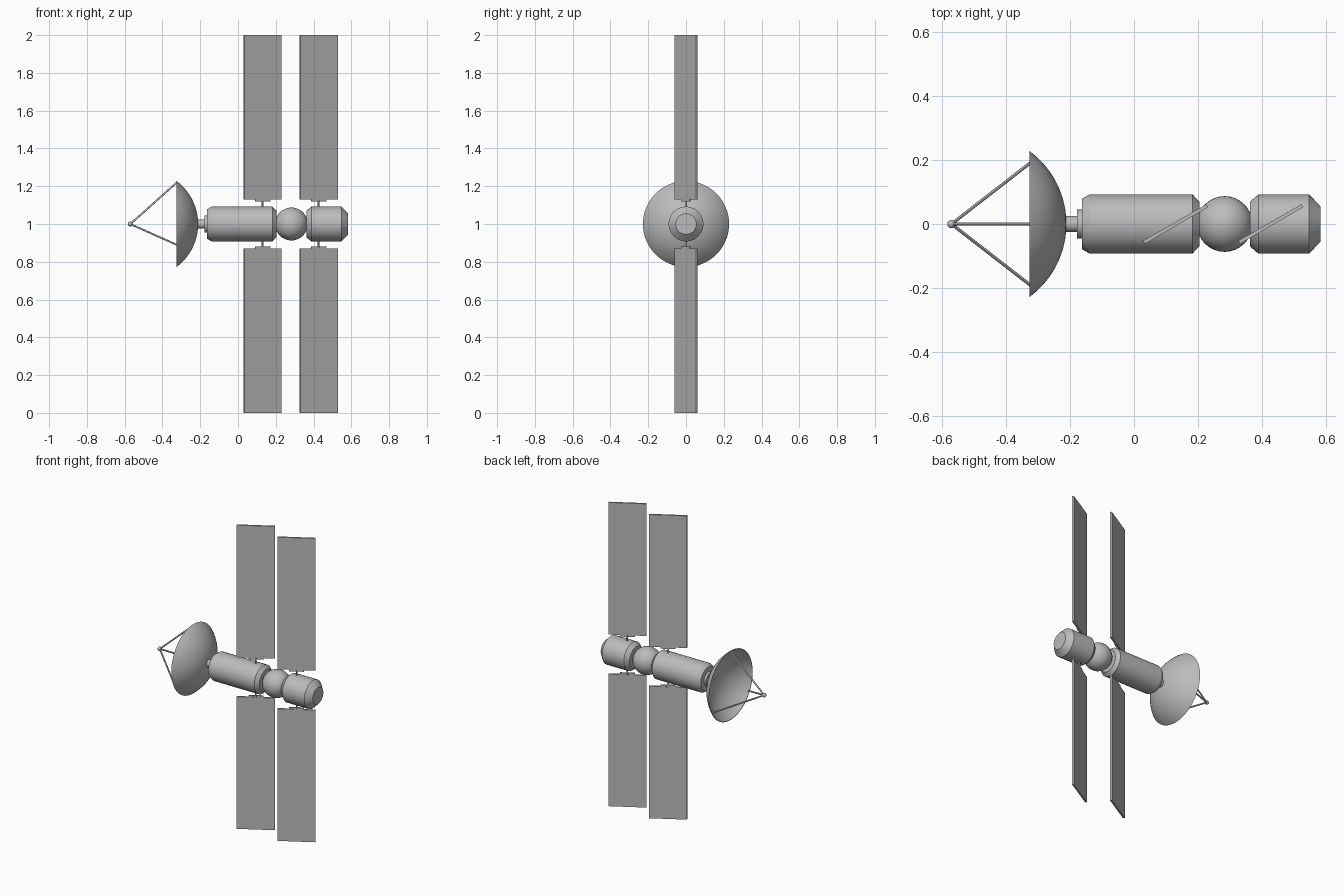
import bpy, bmesh
from math import sin, cos, tau, pi, radians, asin
from mathutils import Vector, Matrix

cube = bpy.data.objects.get("Cube")
if cube:
    bpy.data.objects.remove(cube, do_unlink=True)

grey = bpy.data.materials.new("satellite grey")
grey.use_nodes = True
GREY = (0.5, 0.5, 0.5, 1)
grey.diffuse_color = GREY
grey.node_tree.nodes["Principled BSDF"].inputs["Base Color"].default_value = GREY

MID = Vector((0, 0, 1))


def finish(name, bm, smooth=True):
    bmesh.ops.recalc_face_normals(bm, faces=bm.faces)
    mesh = bpy.data.meshes.new(name)
    bm.to_mesh(mesh)
    bm.free()
    ob = bpy.data.objects.new(name, mesh)
    bpy.context.collection.objects.link(ob)
    mesh.materials.append(grey)
    if smooth:
        bpy.ops.object.select_all(action='DESELECT')
        ob.select_set(True)
        bpy.context.view_layer.objects.active = ob
        bpy.ops.object.shade_smooth_by_angle(angle=radians(30))
    return ob


def lathe(name, profile, sides=48):
    """Spin (x, radius) points about the long axis of the craft."""
    bm = bmesh.new()
    verts = [bm.verts.new((x, 0, 1 + r)) for x, r in profile]
    edges = [bm.edges.new(p) for p in zip(verts, verts[1:])]
    bmesh.ops.spin(bm, geom=verts + edges, cent=MID, axis=(1, 0, 0),
                   angle=tau, steps=sides, use_duplicate=False)
    bmesh.ops.remove_doubles(bm, verts=bm.verts, dist=0.0002)
    return finish(name, bm)


def rod(name, a, b, radius):
    a, b = Vector(a), Vector(b)
    bm = bmesh.new()
    turn = (b - a).to_track_quat('Z', 'Y').to_matrix().to_4x4()
    bmesh.ops.create_cone(bm, cap_ends=True, segments=12, radius1=radius, radius2=radius,
                          depth=(b - a).length, matrix=Matrix.Translation((a + b) / 2) @ turn)
    return finish(name, bm)


def ball(name, centre, radius):
    bm = bmesh.new()
    bmesh.ops.create_uvsphere(bm, u_segments=32, v_segments=20, radius=radius,
                              matrix=Matrix.Translation(centre))
    return finish(name, bm)


def slab(name, x, z0, z1, width, thick):
    """Upright plate turned about its vertical axis."""
    bm = bmesh.new()
    place = Matrix.Translation((x, 0, (z0 + z1) / 2)) @ Matrix.Rotation(radians(30), 4, 'Z')
    bmesh.ops.create_cube(bm, size=1,
                          matrix=place @ Matrix.Diagonal((width, thick, abs(z1 - z0), 1)))
    return finish(name, bm, False)


# Pressure modules with chamfered ends, joined by a ball
lathe("main_module", [(-0.163, 0), (-0.163, 0.078), (-0.14, 0.092), (0.183, 0.092),
                      (0.204, 0.07), (0.204, 0)])
ball("joint_ball", (0.283, 0, 1), 0.087)
lathe("end_module", [(0.362, 0), (0.362, 0.07), (0.388, 0.092), (0.547, 0.092),
                     (0.583, 0.055), (0.583, 0)])

# Stepped neck carrying the dish
lathe("dish_neck", [(-0.218, 0), (-0.218, 0.025), (-0.178, 0.025), (-0.178, 0.045),
                    (-0.16, 0.045), (-0.16, 0)], 32)

# Hollow dish: outer and inner arcs of a spherical bowl
R, CX, STEPS = 0.283, -0.494, 12
rim = asin(0.228 / R)
outer = [(CX + R * cos(rim * i / STEPS), R * sin(rim * i / STEPS)) for i in range(STEPS + 1)]
inner = [(x - 0.004 * (1 - i / STEPS), r * 0.988) for i, (x, r) in enumerate(outer)]
lathe("dish", outer + inner[::-1], 64)

# Tripod and feed ball in front of the dish
FEED = Vector((-0.57, 0, 1))
for i in range(3):
    a = tau * i / 3
    rod(f"feed_strut_{i + 1}", (-0.322, 0.222 * sin(a), 1 + 0.222 * cos(a)), FEED, 0.005)
ball("feed_ball", FEED, 0.013)

# Two pairs of tilted solar panels on masts
for label, x in (("inner", 0.13), ("outer", 0.427)):
    for side, s in (("upper", 1), ("lower", -1)):
        name = f"{label}_{side}"
        slab(f"{name}_panel", x, 1 + 0.13 * s, 1 + s, 0.228, 0.011)
        slab(f"{name}_bracket", x, 1 + 0.119 * s, 1 + 0.132 * s, 0.09, 0.008)
        rod(f"{name}_mast", (x, 0, 1 + 0.08 * s), (x, 0, 1 + 0.14 * s), 0.005)
